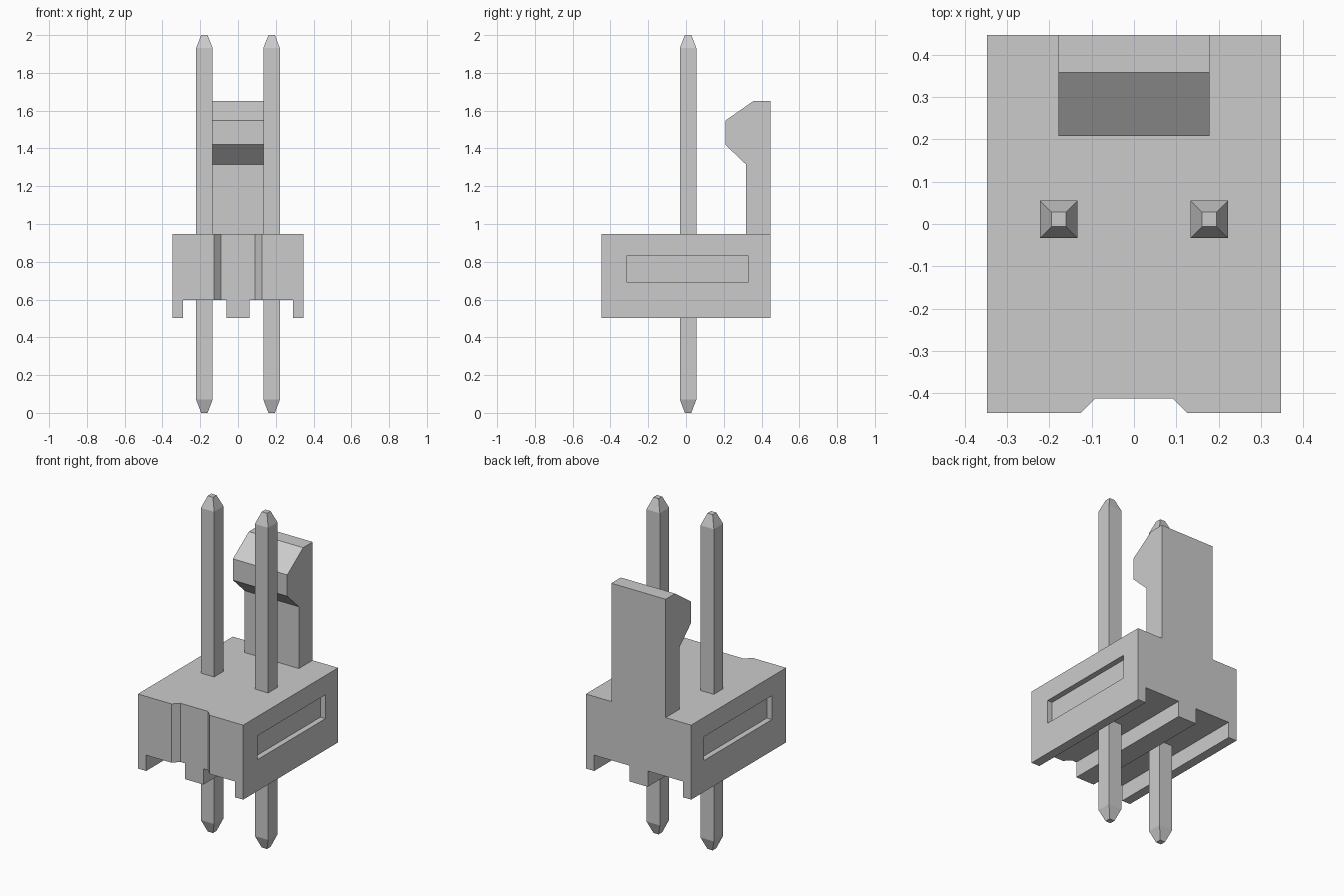
import bpy, bmesh
from mathutils import Vector

if "Cube" in bpy.data.objects:
    bpy.data.objects.remove(bpy.data.objects["Cube"])


def prism(name, points, offset):
    """Extrude a flat polygon of 3D points along an offset vector."""
    bm = bmesh.new()
    face = bm.faces.new([bm.verts.new(p) for p in points])
    out = bmesh.ops.extrude_face_region(bm, geom=[face])["geom"]
    verts = [v for v in out if isinstance(v, bmesh.types.BMVert)]
    bmesh.ops.translate(bm, vec=Vector(offset), verts=verts)
    bmesh.ops.recalc_face_normals(bm, faces=bm.faces)
    mesh = bpy.data.meshes.new(name)
    bm.to_mesh(mesh)
    bm.free()
    ob = bpy.data.objects.new(name, mesh)
    bpy.context.collection.objects.link(ob)
    return ob


def boolean(target, tool, operation):
    """Apply a boolean and remove the helper object."""
    tool.hide_render = True
    mod = target.modifiers.new("bool", "BOOLEAN")
    mod.operation, mod.solver, mod.object = operation, "EXACT", tool
    bpy.context.view_layer.objects.active = target
    bpy.ops.object.modifier_apply(modifier=mod.name)
    bpy.data.objects.remove(tool)


W, D = 0.347, 0.447          # body half sizes
Z0, Z1, Z2 = 0.503, 0.597, 0.947

# Housing: front profile with two grooves underneath, extruded front to back
half = [(0.061, Z0), (0.061, Z1), (0.292, Z1), (0.292, Z0), (W, Z0), (W, Z2)]
outline = half + [(-x, z) for x, z in reversed(half)]
housing = prism("housing", [(x, -D, z) for x, z in outline], (0, 2 * D, 0))

# Shallow key notch down the front
notch = [(-0.161, -D - 0.035), (0.161, -D - 0.035), (0.091, -D + 0.035), (-0.091, -D + 0.035)]
boolean(housing, prism("notch_cutter", [(x, y, 0.4) for x, y in notch], (0, 0, 0.7)), "DIFFERENCE")

# Slot recessed into each side
for s in (-1, 1):
    slot = [(-0.313, 0.69), (0.327, 0.69), (0.327, 0.832), (-0.313, 0.832)]
    cutter = prism("slot_cutter", [(s * (W - 0.033), y, z) for y, z in slot], (s * 0.1, 0, 0))
    boolean(housing, cutter, "DIFFERENCE")

# Hooked latch rising from the back edge
hook = [(D, 0.8), (D, 1.652), (0.358, 1.652), (0.208, 1.547),
        (0.208, 1.42), (0.318, 1.315), (0.318, 0.8)]
boolean(housing, prism("latch", [(-0.179, y, z) for y, z in hook], (0.358, 0, 0)), "UNION")


# Square pins with tapered tips
def pin(name, cx, cy):
    bm = bmesh.new()
    rings = []
    for z, r in ((0, 0.017), (0.071, 0.044), (1.931, 0.044), (2, 0.017)):
        rings.append([bm.verts.new((cx + sx * r, cy + sy * r, z))
                      for sx, sy in ((-1, -1), (1, -1), (1, 1), (-1, 1))])
    bm.faces.new(rings[0][::-1])
    bm.faces.new(rings[-1])
    for a, b in zip(rings, rings[1:]):
        for i in range(4):
            j = (i + 1) % 4
            bm.faces.new((a[i], a[j], b[j], b[i]))
    mesh = bpy.data.meshes.new(name)
    bm.to_mesh(mesh)
    bm.free()
    bpy.context.collection.objects.link(bpy.data.objects.new(name, mesh))


pin("pin_left", -0.178, 0.011)
pin("pin_right", 0.178, 0.011)
